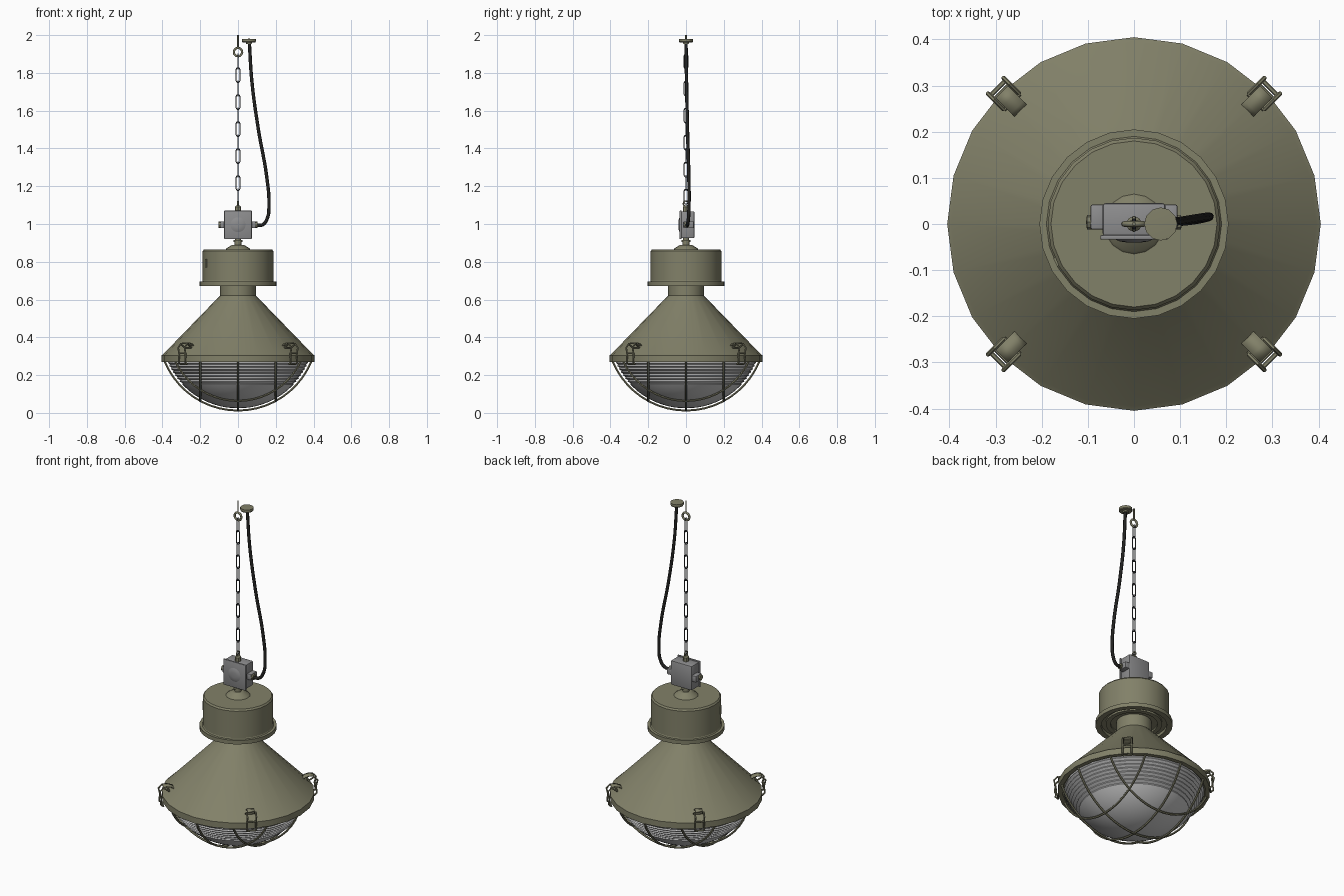
import bpy, bmesh, math
from mathutils import Matrix, Vector

cube = bpy.data.objects.get("Cube")
if cube:
    bpy.data.objects.remove(cube, do_unlink=True)


def material(name, r, g, b):
    m = bpy.data.materials.new(name)
    m.use_nodes = True
    m.diffuse_color = (r, g, b, 1)
    m.node_tree.nodes["Principled BSDF"].inputs["Base Color"].default_value = (r, g, b, 1)
    return m


OLIVE = material("olive paint", 0.222, 0.218, 0.14)
GREY = material("grey box", 0.27, 0.27, 0.275)
GLASS = material("pale grey glass", 0.58, 0.58, 0.58)
STEEL = material("dark chain steel", 0.06, 0.065, 0.075)
BLACK = material("black rubber", 0.015, 0.015, 0.014)


def finish(ob, mat, angle=30):
    ob.data.materials.clear()
    ob.data.materials.append(mat)
    bpy.ops.object.select_all(action='DESELECT')
    ob.select_set(True)
    bpy.context.view_layer.objects.active = ob
    bpy.ops.object.shade_smooth_by_angle(angle=math.radians(angle))
    return ob


def from_bmesh(name, bm, mat, angle=30):
    bmesh.ops.recalc_face_normals(bm, faces=bm.faces)
    me = bpy.data.meshes.new(name)
    bm.to_mesh(me)
    bm.free()
    ob = bpy.data.objects.new(name, me)
    bpy.context.collection.objects.link(ob)
    return finish(ob, mat, angle)


def lathe(name, profile, mat, sides=24, matrix=Matrix()):
    """Revolve (radius, height) points about z."""
    bm = bmesh.new()
    vs = [bm.verts.new((r, 0, z)) for r, z in profile]
    es = [bm.edges.new(p) for p in zip(vs, vs[1:])]
    bmesh.ops.spin(bm, geom=vs + es, cent=(0, 0, 0), axis=(0, 0, 1),
                   angle=2 * math.pi, steps=sides)
    bmesh.ops.remove_doubles(bm, verts=bm.verts, dist=0.0002)
    bm.transform(matrix)
    return from_bmesh(name, bm, mat)


def box(name, lo, hi, mat, bevel=0.0, matrix=Matrix()):
    bm = bmesh.new()
    lo, hi = Vector(lo), Vector(hi)
    bmesh.ops.create_cube(bm, size=1, matrix=matrix @ Matrix.Translation((lo + hi) / 2)
                          @ Matrix.Diagonal((*(hi - lo), 1)))
    if bevel:
        bmesh.ops.bevel(bm, geom=bm.edges[:], offset=bevel, segments=2,
                        affect='EDGES', profile=0.5)
    return from_bmesh(name, bm, mat)


def tube(name, points, radius, mat, closed=False, smooth=False, res=2, matrix=Matrix()):
    """Round wire along points."""
    cu = bpy.data.curves.new(name, 'CURVE')
    cu.dimensions = '3D'
    cu.bevel_depth = radius
    cu.bevel_resolution = res
    cu.use_fill_caps = not closed
    if smooth:
        sp = cu.splines.new('BEZIER')
        sp.bezier_points.add(len(points) - 1)
        for bp, p in zip(sp.bezier_points, points):
            bp.co = matrix @ Vector(p)
            bp.handle_left_type = bp.handle_right_type = 'AUTO'
        sp.resolution_u = 6
    else:
        sp = cu.splines.new('POLY')
        sp.points.add(len(points) - 1)
        for bp, p in zip(sp.points, points):
            bp.co = (*(matrix @ Vector(p)), 1)
    sp.use_cyclic_u = closed
    ob = bpy.data.objects.new(name, cu)
    bpy.context.collection.objects.link(ob)
    bpy.ops.object.select_all(action='DESELECT')
    ob.select_set(True)
    bpy.context.view_layer.objects.active = ob
    bpy.ops.object.convert(target='MESH')
    return finish(bpy.context.object, mat, 50)


def arc(r, start, end, n):
    """Points on a circle in the xz plane, angles in degrees."""
    steps = [math.radians(start + (end - start) * i / n) for i in range(n + 1)]
    return [(r * math.cos(a), 0, r * math.sin(a)) for a in steps]


# Conical reflector with rim and neck
lathe("reflector", [(0.37, 0.28), (0.38, 0.27), (0.405, 0.27), (0.405, 0.305), (0.395, 0.312),
                    (0.094, 0.622), (0.094, 0.69)], OLIVE)

# Ballast housing with stepped underside, flange and rounded top
lathe("housing", [(0.09, 0.69), (0.125, 0.69), (0.125, 0.68), (0.15, 0.68), (0.15, 0.69),
                  (0.175, 0.69), (0.175, 0.672), (0.205, 0.672), (0.205, 0.695), (0.19, 0.695),
                  (0.187, 0.70), (0.187, 0.857), (0.18, 0.866), (0, 0.866)], OLIVE)
turn = Matrix.Rotation(math.radians(206), 4, 'Z')
box("housing_latch", (0.18, -0.01, 0.77), (0.19, 0.01, 0.815), OLIVE, matrix=turn)
lathe("top_collar", [(0.065, 0.866), (0.06, 0.872), (0.03, 0.89), (0.018, 0.89),
                     (0.018, 0.905), (0.024, 0.905), (0.024, 0.915), (0.015, 0.915),
                     (0.015, 0.94)], OLIVE, 16)

# Glass bowl: ribbed band above a smooth dome
CENTRE, RADIUS = 0.4325, 0.408
def bowl(z):
    return math.sqrt(max(RADIUS ** 2 - (CENTRE - z) ** 2, 0))

glass = [(0.37, 0.285)]
for i in range(8):
    z = 0.272 - i * 0.0165
    glass += [(bowl(z) - 0.008, z), (bowl(z - 0.007), z - 0.007)]
start = math.acos((CENTRE - 0.138) / RADIUS)
glass += [(RADIUS * math.sin(start * (1 - i / 10)), CENTRE - RADIUS * math.cos(start * (1 - i / 10)))
          for i in range(11)]
lathe("glass_bowl", glass, GLASS, 32)

# Wire cage: three arcs each way on a sphere
CAGE = 0.42
for turn_deg in (0, 90):
    rot = Matrix.Rotation(math.radians(turn_deg), 4, 'Z')
    for off in (-0.2, 0, 0.2):
        r = math.sqrt(CAGE ** 2 - off ** 2)
        half = math.degrees(math.acos((CENTRE - 0.275) / r))
        pts = arc(r, -90 - half, -90 + half, 20)
        tube("cage_wire", pts, 0.006, OLIVE, res=1,
             matrix=rot @ Matrix.Translation((0, off, CENTRE)))

# Four toggle clips around the rim
LEVER = [(0.338, 0.352), (0.358, 0.366), (0.382, 0.373), (0.405, 0.371)]
for k in range(4):
    rot = Matrix.Rotation(math.radians(45 + 90 * k), 4, 'Z')
    bm = bmesh.new()
    rows = [[bm.verts.new((r, y, z)) for y in (-0.019, 0.019)] for r, z in LEVER]
    for a, b in zip(rows, rows[1:]):
        bm.faces.new((a[0], a[1], b[1], b[0]))
    bm.transform(rot)
    lever = from_bmesh("clip_lever", bm, OLIVE, 40)
    lever.modifiers.new("thickness", 'SOLIDIFY').thickness = 0.006
    for side in (-1, 1):
        y = 0.024 * side
        tube("clip_wire", [(0.375, y, 0.345), (0.405, y, 0.365), (0.424, y, 0.345),
                           (0.416, y, 0.31), (0.42, y, 0.27), (0.405, y, 0.258)],
             0.005, OLIVE, res=1, matrix=rot)
    for r, z in ((0.375, 0.345), (0.417, 0.315), (0.405, 0.258)):
        tube("clip_pin", [(r, -0.024, z), (r, 0.024, z)], 0.005, OLIVE, res=1, matrix=rot)

# Junction box with front lid, faint round boss and side glands
box("junction_box", (-0.068, -0.026, 0.925), (0.068, 0.045, 1.067), GREY, 0.006)
box("box_lid", (-0.073, -0.034, 0.921), (0.073, -0.024, 1.071), GREY, 0.003)
forward = Matrix.Translation((0, -0.033, 0.996)) @ Matrix.Rotation(math.pi / 2, 4, 'X')
lathe("box_boss", [(0.042, 0), (0.03, 0.005), (0.015, 0.007), (0, 0.007)], GREY, 24, forward)
for side in (-1, 1):
    outer = sorted((0.06 * side, 0.094 * side))
    box("gland_boss", (outer[0], -0.012, 0.978), (outer[1], 0.042, 1.014), GREY, 0.004)
    base = Matrix.Translation((0.064 * side, 0.004, 0.996)) @ Matrix.Rotation(side * math.pi / 2, 4, 'Y')
    lathe("gland_nut", [(0.012, 0.02), (0.016, 0.028), (0.016, 0.038), (0, 0.04)], OLIVE, 8, base)
lathe("top_nut", [(0.017, 1.06), (0.017, 1.09), (0.01, 1.098), (0, 1.098)], OLIVE, 8)

# Lower eye bolt, chain and ceiling hook
quarter = Matrix.Rotation(math.pi / 2, 4, 'Z')
tube("eye_ring", arc(0.014, 0, 345, 14), 0.004, OLIVE, True,
     matrix=Matrix.Translation((0, 0, 1.108)) @ quarter)
for i in range(11):
    up = [(x, 0, z + 0.03) for x, _, z in arc(0.0095, 0, 180, 6)]
    down = [(x, 0, z - 0.03) for x, _, z in arc(0.0095, 180, 360, 6)]
    place = Matrix.Translation((0, 0, 1.145 + 0.0715 * i))
    tube("chain_link", up + down, 0.0032, STEEL, True, res=1,
         matrix=place if i % 2 else place @ quarter)
tube("hook_ring", arc(0.022, 0, 345, 15), 0.006, OLIVE, True,
     matrix=Matrix.Translation((0, 0, 1.91)))
tube("hook_stem", [(0, 0, 1.93), (0, 0, 2.0)], 0.004, OLIVE)

# Ceiling rose and hanging cable
lathe("ceiling_rose", [(0, 1.953), (0.014, 1.953), (0.016, 1.96), (0.033, 1.961),
                       (0.036, 1.965), (0.036, 1.979), (0, 1.981)], OLIVE, 12,
      Matrix.Translation((0.058, 0, 0)))
tube("cable", [(0.095, 0.004, 0.994), (0.13, 0.008, 0.996), (0.155, 0.013, 1.03),
               (0.164, 0.016, 1.1), (0.152, 0.015, 1.25), (0.108, 0.008, 1.5),
               (0.074, 0.003, 1.75), (0.06, 0, 1.96)], 0.009, BLACK, smooth=True)
